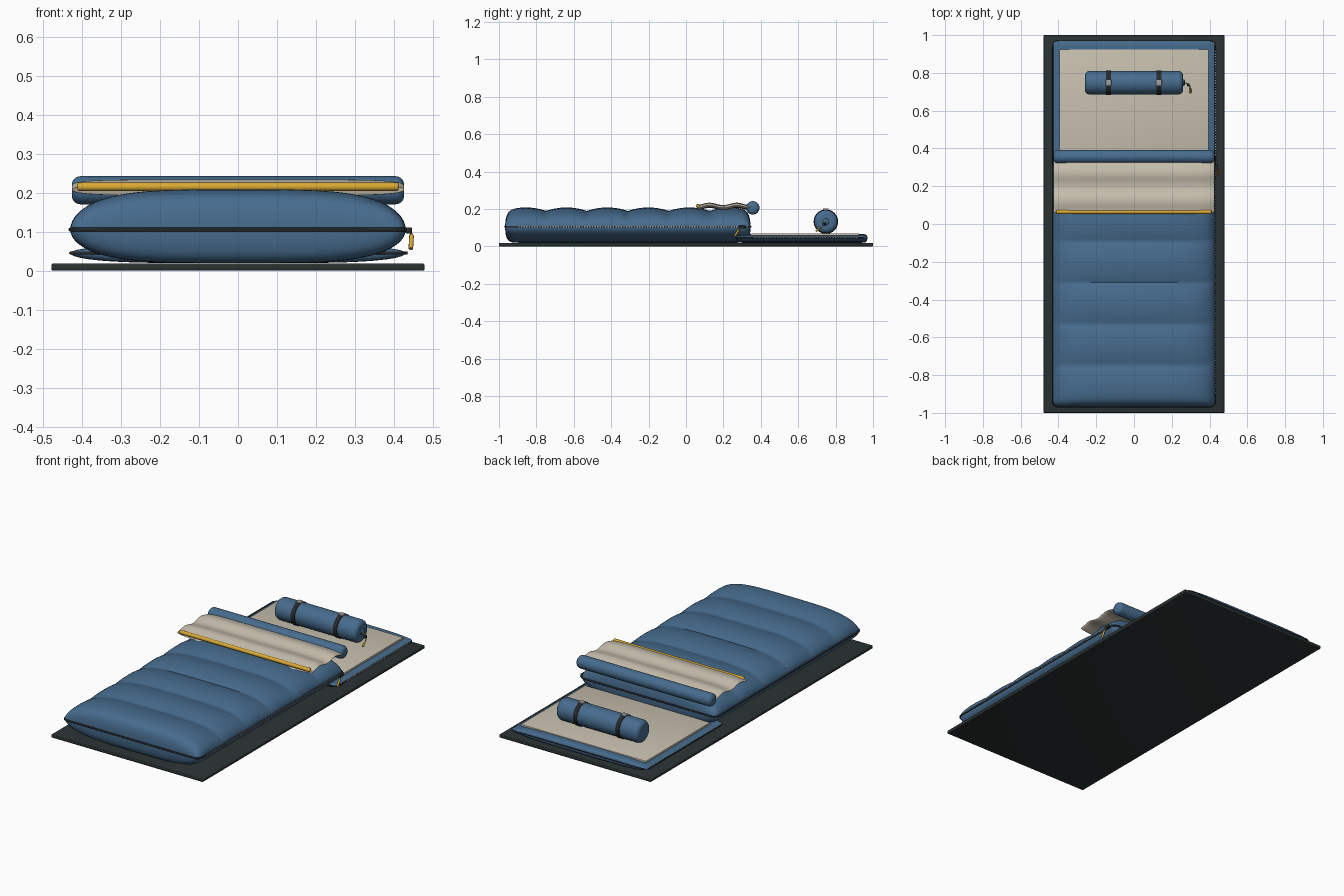
import bpy, bmesh, math
from mathutils import Vector

if "Cube" in bpy.data.objects:
    bpy.data.objects.remove(bpy.data.objects["Cube"])


def material(name, rgb):
    m = bpy.data.materials.new(name)
    m.diffuse_color = (*rgb, 1)
    m.use_nodes = True
    m.node_tree.nodes["Principled BSDF"].inputs["Base Color"].default_value = m.diffuse_color
    return m


BLUE = material("blue fabric", (0.062, 0.15, 0.27))
CREAM = material("cream lining", (0.58, 0.53, 0.43))
YELLOW = material("yellow trim", (0.70, 0.40, 0.035))
MAT = material("dark mat", (0.024, 0.032, 0.032))
BLACK = material("black webbing", (0.02, 0.022, 0.025))
GREY = material("grey metal", (0.33, 0.34, 0.35))


def finish(name, bm, mat, smooth=True):
    bmesh.ops.remove_doubles(bm, verts=bm.verts, dist=1e-5)
    bmesh.ops.recalc_face_normals(bm, faces=bm.faces)
    me = bpy.data.meshes.new(name)
    bm.to_mesh(me)
    bm.free()
    me.materials.append(mat)
    ob = bpy.data.objects.new(name, me)
    bpy.context.collection.objects.link(ob)
    if smooth:
        bpy.ops.object.select_all(action='DESELECT')
        ob.select_set(True)
        bpy.context.view_layer.objects.active = ob
        bpy.ops.object.shade_smooth_by_angle(angle=math.radians(40))
    return ob


def add_box(bm, c, s):
    r = bmesh.ops.create_cube(bm, size=1)
    for v in r["verts"]:
        v.co = Vector((c[i] + v.co[i] * s[i] for i in range(3)))


def box(name, c, s, mat, bevel=0.0):
    bm = bmesh.new()
    add_box(bm, c, s)
    if bevel:
        bmesh.ops.bevel(bm, geom=bm.edges[:], offset=bevel, segments=3, affect='EDGES', profile=0.5)
    return finish(name, bm, mat)


def sheet(bm, us, vs, fn):
    rows = [[bm.verts.new(fn(u, v)) for u in us] for v in vs]
    for a, b in zip(rows, rows[1:]):
        for i in range(len(us) - 1):
            bm.faces.new((a[i], a[i + 1], b[i + 1], b[i]))


def pillow(name, w, y0, y1, zm, top, bottom, lobes, dip, mat):
    """Stuffed panel: an upper and a lower skin meeting at a seam at zm."""
    us = [math.sin(math.pi / 2 * (i / 20 - 1)) for i in range(41)]
    vs = [-math.cos(math.pi * i / 12) * 0.04 for i in range(7)]
    ends = [1 - 0.1 * (1 - math.cos(math.pi / 2 * i / 10)) for i in range(11)]
    vs = [-e for e in ends] + [-0.9 + 1.8 * i / 96 for i in range(1, 96)] + ends[::-1]
    bm = bmesh.new()
    for h, puffed in ((top - zm, True), (bottom - zm, False)):
        def f(u, v, h=h, puffed=puffed):
            k = max(0, 1 - abs(u) ** 4) ** 0.5 * max(0, 1 - abs(v) ** 45) ** 0.45
            q = 1
            if puffed and lobes:
                q = 1 - dip * (1 - abs(math.sin(math.pi * lobes * (v + 1) / 2)) ** 0.8)
            x = u * w * (1 - 0.06 * abs(v) ** 70)
            return (x, (y0 + y1) / 2 + v * (y1 - y0) / 2, zm + h * k * q)
        sheet(bm, us, vs, f)
    return finish(name, bm, mat)


def tube(name, pts, r, mat, cyclic=False):
    cu = bpy.data.curves.new(name, 'CURVE')
    cu.dimensions = '3D'
    cu.bevel_depth = r
    cu.bevel_resolution = 2
    cu.use_fill_caps = True
    sp = cu.splines.new('POLY')
    sp.points.add(len(pts) - 1)
    for p, c in zip(sp.points, pts):
        p.co = (*c, 1)
    sp.use_cyclic_u = cyclic
    cu.materials.append(mat)
    ob = bpy.data.objects.new(name, cu)
    bpy.context.collection.objects.link(ob)
    return ob


def lathe_x(name, profile, y, z, mat, n=40):
    bm = bmesh.new()
    angs = [2 * math.pi * i / n for i in range(n + 1)]
    sheet(bm, angs, profile, lambda a, p: (p[0], y + p[1] * math.cos(a), z + p[1] * math.sin(a)))
    return finish(name, bm, mat)


def round_roll(x, r, c):
    half = [(x - c + c * math.sin(t * math.pi / 12), r - c + c * math.cos(t * math.pi / 12)) for t in range(7)]
    return [(-x, 0)] + [(-a, b) for a, b in half[::-1]] + half + [(x, 0)]


def seam_loop(w, y0, y1, z, r=0.03):
    pts = []
    for cx, cy, a0 in ((w - r, y1 - r, 0), (r - w, y1 - r, 90), (r - w, y0 + r, 180), (w - r, y0 + r, 270)):
        for i in range(7):
            a = math.radians(a0 + 15 * i)
            pts.append((cx + r * math.cos(a), cy + r * math.sin(a), z))
    return pts


def teeth(name, x, y0, y1, z):
    bm = bmesh.new()
    n = int((y1 - y0) / 0.014)
    for i in range(n):
        add_box(bm, (x, y0 + (i + 0.5) * (y1 - y0) / n, z), (0.006, 0.007, 0.008))
    return finish(name, bm, GREY, False)


# ground mat
box("ground_mat", (0, 0, 0.009), (0.956, 2, 0.018), MAT, 0.004)

# quilted bag body and open bottom panel
pillow("bag_body", 0.43, -0.967, 0.345, 0.105, 0.208, 0.019, 6, 0.19, BLUE)
pillow("open_bottom_panel", 0.43, 0.27, 0.97, 0.045, 0.066, 0.019, 0, 0, BLUE)
box("inner_lining", (0, 0.635, 0.064), (0.79, 0.58, 0.012), CREAM, 0.003)

# seams and zip
tube("body_seam", seam_loop(0.43, -0.967, 0.345, 0.105), 0.005, BLACK, True)
tube("panel_seam", seam_loop(0.429, 0.27, 0.968, 0.045), 0.004, BLACK, True)
teeth("body_zip_teeth", 0.434, -0.90, 0.335, 0.105)
teeth("panel_zip_teeth", 0.433, 0.36, 0.92, 0.045)
box("zip_slider", (0.438, 0.30, 0.103), (0.016, 0.035, 0.016), BLACK, 0.003)
tube("zip_pull_cord", [(0.443, 0.295, 0.10), (0.446, 0.28, 0.085)], 0.003, YELLOW)
tube("zip_pull_tab", [(0.445, 0.282, 0.09), (0.443, 0.262, 0.056)], 0.006, YELLOW)

# folded-back top flap: wavy lining, rolled fold and yellow hem
bm = bmesh.new()
fu = [math.sin(math.pi / 2 * (i / 16 - 1)) for i in range(33)]
fv = [i / 40 for i in range(41)]
for side in (1, -1):
    def flap(u, v, side=side):
        wave = 0.008 * math.cos(4 * math.pi * (v - 0.22))
        edge = max(0, 1 - abs(u) ** 8) ** 0.5
        return (u * 0.426, 0.062 + 0.29 * v, 0.213 + wave * 0.8 + side * edge * 0.014)
    sheet(bm, fu, fv, flap)
finish("folded_flap_lining", bm, CREAM)
lathe_x("flap_fold_roll", round_roll(0.426, 0.036, 0.022), 0.357, 0.206, BLUE)
lathe_x("flap_yellow_hem", round_roll(0.412, 0.011, 0.006), 0.064, 0.215, YELLOW, 16)

# stuff sack with straps, buckles and drawcord
SY, SZ = 0.748, 0.132
lathe_x("stuff_sack", round_roll(0.26, 0.062, 0.025), SY, SZ, BLUE)
for side, x in (("left", -0.135), ("right", 0.132)):
    lathe_x(side + "_strap", [(x - 0.0125, 0.055), (x - 0.0125, 0.0655), (x + 0.0125, 0.0655), (x + 0.0125, 0.055)], SY, SZ, BLACK)
    box(side + "_buckle", (x, SY, SZ + 0.066), (0.03, 0.03, 0.008), GREY, 0.002)
lathe_x("sack_neck", [(0.255, 0.018), (0.266, 0.016), (0.27, 0.011), (0.27, 0)], SY, SZ, BLUE, 20)
tube("drawcord", [(0.265, SY, SZ), (0.282, 0.744, 0.125), (0.296, 0.73, 0.105), (0.30, 0.70, 0.085)], 0.003, YELLOW)
box("cord_lock", (0.288, 0.737, 0.116), (0.014, 0.016, 0.016), BLACK, 0.003)
tube("cord_end", [(0.299, 0.712, 0.094), (0.30, 0.695, 0.081)], 0.005, YELLOW)
